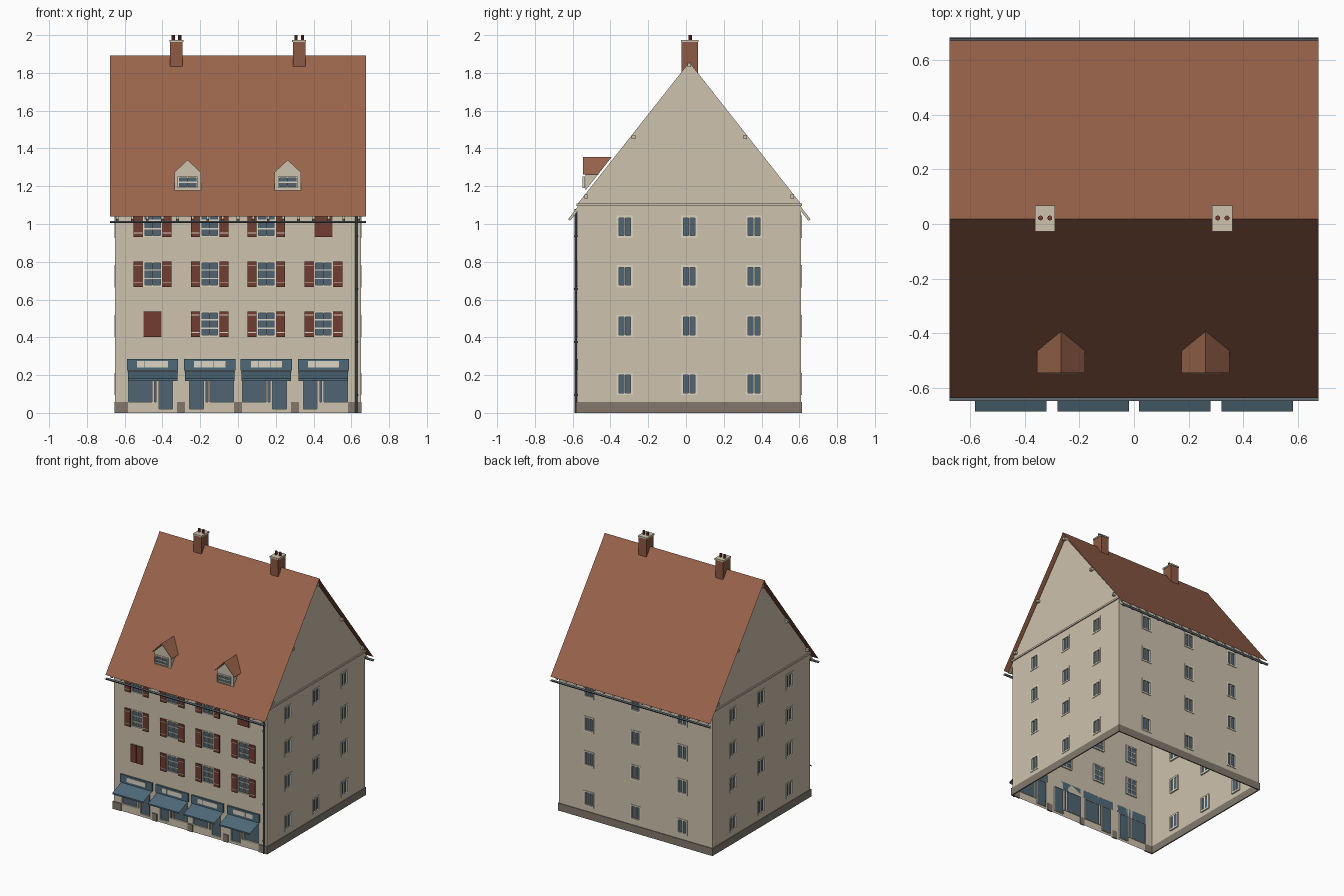
import bpy, bmesh, math
from mathutils import Matrix, Vector

if "Cube" in bpy.data.objects:
    bpy.data.objects.remove(bpy.data.objects["Cube"])


def make_material(name, hex_code):
    rgb = [int(hex_code[i:i + 2], 16) / 255 for i in (0, 2, 4)]
    col = [c / 12.92 if c < 0.04 else ((c + 0.055) / 1.055) ** 2.4 for c in rgb] + [1]
    mat = bpy.data.materials.new(name)
    mat.use_nodes = True
    mat.diffuse_color = col
    mat.node_tree.nodes["Principled BSDF"].inputs["Base Color"].default_value = col
    return mat


PLASTER = make_material("cream plaster", "cdc2ad")
ROOF = make_material("roof tile", "99634b")
STONE = make_material("plinth stone", "82796d")
SHUTTER = make_material("shutter red", "703c31")
GLASS = make_material("window glass", "506472")
AWNING = make_material("awning blue", "4f6b7a")
FRAME = make_material("pale frame", "dcd5c4")
METAL = make_material("gutter metal", "5c666d")
BRICK = make_material("chimney brick", "8d5a44")
POT = make_material("chimney pot", "783f30")

parts = {}
ID = Matrix()


def part(name, mat):
    if name not in parts:
        parts[name] = (bmesh.new(), mat)
    return parts[name][0]


def box(name, mat, m, u, d, z):
    """Box from ranges: u along the wall, d outwards, z up."""
    size = Matrix.Diagonal((u[1] - u[0], d[1] - d[0], z[1] - z[0], 1))
    centre = Matrix.Translation((sum(u) / 2, -sum(d) / 2, sum(z) / 2))
    bmesh.ops.create_cube(part(name, mat), size=1, matrix=m @ centre @ size)


def sheet(name, mat, m, pts, flip=False):
    bm = part(name, mat)
    verts = [bm.verts.new(m @ Vector(p)) for p in pts]
    bm.faces.new(verts[::-1] if flip else verts)


def tube(name, mat, x, y, z0, z1, r, n=10):
    bmesh.ops.create_cone(part(name, mat), cap_ends=True, segments=n, radius1=r, radius2=r,
                          depth=z1 - z0, matrix=Matrix.Translation((x, y, (z0 + z1) / 2)))


# Overall sizes
HALF_X, HALF_Y, MID_Y, WALL_TOP = 0.65, 0.5925, 0.0175, 1.105
RIDGE, EAVE, REACH, ROOF_X = 1.885, 1.04, 0.655, 0.677
SLOPE = (RIDGE - EAVE) / REACH


def side_matrix(quarter, dist):
    return (Matrix.Translation((0, MID_Y, 0)) @ Matrix.Rotation(quarter * math.pi / 2, 4, "Z")
            @ Matrix.Translation((0, -dist, 0)))


FRONT, RIGHT = side_matrix(0, HALF_Y), side_matrix(1, HALF_X)
BACK, LEFT = side_matrix(2, HALF_Y), side_matrix(3, HALF_X)


def wall(name, m, half, holes):
    """Thin wall with rectangular openings (u0, u1, z0, z1)."""
    us = sorted({-half, half} | {v for h in holes for v in h[:2]})
    zs = sorted({0, WALL_TOP} | {v for h in holes for v in h[2:]})
    for a, b in zip(us, us[1:]):
        for c, e in zip(zs, zs[1:]):
            u, z = (a + b) / 2, (c + e) / 2
            if not any(h[0] < u < h[1] and h[2] < z < h[3] for h in holes):
                sheet(name, PLASTER, m, [(a, 0, c), (b, 0, c), (b, 0, e), (a, 0, e)])
    bmesh.ops.remove_doubles(part(name, PLASTER), verts=part(name, PLASTER).verts, dist=1e-5)


def window(name, m, hole, cols, rows, t=0.009, bar=0.006):
    """Glazing, border and glazing bars filling one opening."""
    a, b, c, e = hole
    g = -0.008
    sheet(name + "_glass", GLASS, m, [(a, -g, c), (b, -g, c), (b, -g, e), (a, -g, e)])
    f = name + "_frames"
    for u in ((a, a + t), (b - t, b)):
        box(f, FRAME, m, u, (-0.01, 0.004), (c, e))
    for z in ((c, c + t), (e - t, e)):
        box(f, FRAME, m, (a + t, b - t), (-0.01, 0.004), z)
    for i in range(1, cols):
        u = a + (b - a) * i / cols
        box(f, FRAME, m, (u - bar / 2, u + bar / 2), (-0.01, 0), (c + t, e - t))
    for i in range(1, rows):
        z = c + (e - c) * i / rows
        box(f, FRAME, m, (a + t, b - t), (-0.01, -0.001), (z - bar / 2, z + bar / 2))


# Front upper windows with shutters; two pairs are closed
BAYS = (-0.4525, -0.15, 0.15, 0.4525)
front_holes = []
for row, z0 in enumerate((0.403, 0.667, 0.93)):
    z1 = z0 + 0.135
    for col, c in enumerate(BAYS):
        hole = (c - 0.05, c + 0.05, z0, z1)
        front_holes.append(hole)
        window("front_window", FRONT, hole, 2, 3)
        closed = (row, col) in ((0, 0), (2, 3))
        for s in (-1, 1):
            near, far = (0.001, 0.048) if closed else (0.051, 0.1)
            u = sorted((c + s * near, c + s * far))
            box("shutters", SHUTTER, FRONT, u, (0.002, 0.01), (z0, z1))
            if not closed:
                for z in (z0 + 0.02, z1 - 0.022):
                    box("shutter_hinges", FRAME, FRONT, u, (0.01, 0.012), (z, z + 0.004))

# Shop fronts: window, side light, door, sign board and awning
for i, c in enumerate(BAYS):
    s = 1 if i % 2 == 0 else -1
    for near, far, z0, cols in ((-0.13, 0, 0.055, 1), (0.007, 0.022, 0.055, 1), (0.03, 0.11, 0.018, 1)):
        a, b = sorted((c + s * near, c + s * far))
        hole = (a, b, z0, 0.215)
        front_holes.append(hole)
        window("shop", FRONT, hole, cols, 1, t=0.003)
    box("sign_boards", AWNING, FRONT, (c - 0.136, c + 0.136), (0, 0.012), (0.224, 0.286))
    for a, b in ((-0.082, -0.042), (-0.04, 0.02), (0.022, 0.083)):
        box("sign_panels", FRAME, FRONT, (c + a, c + b), (0.012, 0.014), (0.24, 0.274))
    a, b = c - 0.131, c + 0.131
    sheet("awnings", AWNING, FRONT, [(a, -0.112, 0.181), (b, -0.112, 0.181), (b, 0, 0.222), (a, 0, 0.222)])
    sheet("awnings", AWNING, FRONT, [(a, -0.112, 0.17), (b, -0.112, 0.17), (b, -0.112, 0.181), (a, -0.112, 0.181)])
wall("front_wall", FRONT, HALF_X, front_holes)

# Plinth blocks under the shop piers
for a, b in ((-0.655, -0.583), (-0.322, -0.281), (-0.02, 0.02), (0.281, 0.322), (0.583, 0.655)):
    box("front_plinth", STONE, FRONT, (a, b), (-0.004, 0.007), (0, 0.057))

# Side and back walls
for name, m, half, cols in (("right", RIGHT, HALF_Y, 0.342), ("back", BACK, HALF_X, 0.395),
                            ("left", LEFT, HALF_Y, 0.342)):
    holes = [(c - 0.043, c + 0.043, z, z + 0.118)
             for c in (-cols, 0, cols) for z in (0.094, 0.401, 0.665, 0.926)]
    wall(name + "_wall", m, half, holes)
    for hole in holes:
        window(name + "_window", m, hole, 2, 1, t=0.012, bar=0.01)
    box(name + "_plinth", STONE, m, (-half - 0.004, half + 0.004), (-0.004, 0.005), (0, 0.057))
    if name != "back":
        sheet(name + "_gable", PLASTER, m, [(-half, 0, WALL_TOP), (half, 0, WALL_TOP), (0, 0, 1.857)])
        box(name + "_cornice", PLASTER, m, (-half - 0.005, half + 0.005), (0, 0.008), (1.095, 1.108))
        for u, z in ((-0.545, 1.145), (-0.296, 1.46), (0, 1.842), (0.296, 1.46), (0.545, 1.145)):
            box(name + "_purlin_ends", PLASTER, m, (u - 0.01, u + 0.01), (-0.02, 0.02), (z - 0.01, z + 0.01))

# Main roof, ridge cap, rafter tails and gutters
for m in (side_matrix(0, 0), side_matrix(2, 0)):
    sheet("main_roof", ROOF, m, [(-ROOF_X, -REACH, EAVE), (ROOF_X, -REACH, EAVE),
                                 (ROOF_X, 0, RIDGE), (-ROOF_X, 0, RIDGE)])
    sheet("ridge_cap", ROOF, m, [(-ROOF_X, -0.013, RIDGE - 0.012), (ROOF_X, -0.013, RIDGE - 0.012),
                                 (ROOF_X, 0, RIDGE + 0.006), (-ROOF_X, 0, RIDGE + 0.006)])
    tilt = Matrix.Rotation(math.atan(SLOPE), 4, "X")
    for i in range(17):
        x = -0.64 + i * 0.08
        tail = m @ Matrix.Translation((x, -0.607, 1.062)) @ tilt
        box("rafter_tails", PLASTER, tail, (-0.007, 0.007), (-0.055, 0.05), (-0.009, 0.005))
    arc = [math.pi * (1 + k / 6) for k in range(7)]
    pts = [(-REACH + 0.011 * math.cos(t), 1.017 + 0.011 * math.sin(t)) for t in arc]
    for (y0, z0), (y1, z1) in zip(pts, pts[1:]):
        sheet("gutters", METAL, m, [(-ROOF_X, y0, z0), (-ROOF_X, y1, z1), (ROOF_X, y1, z1), (ROOF_X, y0, z0)])

# Downpipe with collars
tube("downpipe", METAL, 0.627, -0.583, 0, 1.08, 0.007)
for z in (0.09, 0.37, 0.65, 0.93):
    tube("pipe_collars", METAL, 0.627, -0.583, z, z + 0.01, 0.009)

# Chimneys with cap and two pots
for x in (-0.326, 0.324):
    m = Matrix.Translation((x, 0.02, 0))
    box("chimneys", BRICK, m, (-0.033, 0.033), (-0.043, 0.043), (1.8, 1.963))
    box("chimney_caps", PLASTER, m, (-0.037, 0.037), (-0.047, 0.047), (1.963, 1.974))
    for dx in (-0.017, 0.017):
        tube("chimney_pots", POT, x + dx, 0.022, 1.974, 2.0, 0.009)


def roof_y(z):
    return MID_Y - (RIDGE - z) / SLOPE


# Dormers: gabled front, cheeks, window and small pitched roof
FACE_Y, SILL, TOP, PEAK = -0.532, 1.178, 1.262, 1.355
for x in (-0.267, 0.263):
    m = Matrix.Translation((x, 0, 0))
    sheet("dormer_fronts", PLASTER, m, [(-0.07, FACE_Y, SILL), (0.07, FACE_Y, SILL), (0.07, FACE_Y, TOP + 0.012),
                                        (0, FACE_Y, PEAK - 0.016), (-0.07, FACE_Y, TOP + 0.012)])
    for s in (-1, 1):
        sheet("dormer_cheeks", PLASTER, m, [(s * 0.07, FACE_Y, SILL), (s * 0.07, roof_y(TOP + 0.012), TOP + 0.012),
                                            (s * 0.07, FACE_Y, TOP + 0.012)], s < 0)
        sheet("dormer_roofs", ROOF, m, [(0, -0.546, PEAK), (s * 0.088, -0.546, TOP),
                                        (s * 0.088, roof_y(TOP), TOP), (0, roof_y(PEAK), PEAK)], s < 0)
    window("dormer_window", m @ Matrix.Translation((0, FACE_Y - 0.012, 0)), (-0.052, 0.052, 1.19, 1.252), 2, 2, t=0.008)

# Turn the collected parts into objects
for name, (bm, mat) in parts.items():
    mesh = bpy.data.meshes.new(name)
    bm.to_mesh(mesh)
    bm.free()
    mesh.materials.append(mat)
    bpy.context.collection.objects.link(bpy.data.objects.new(name, mesh))
